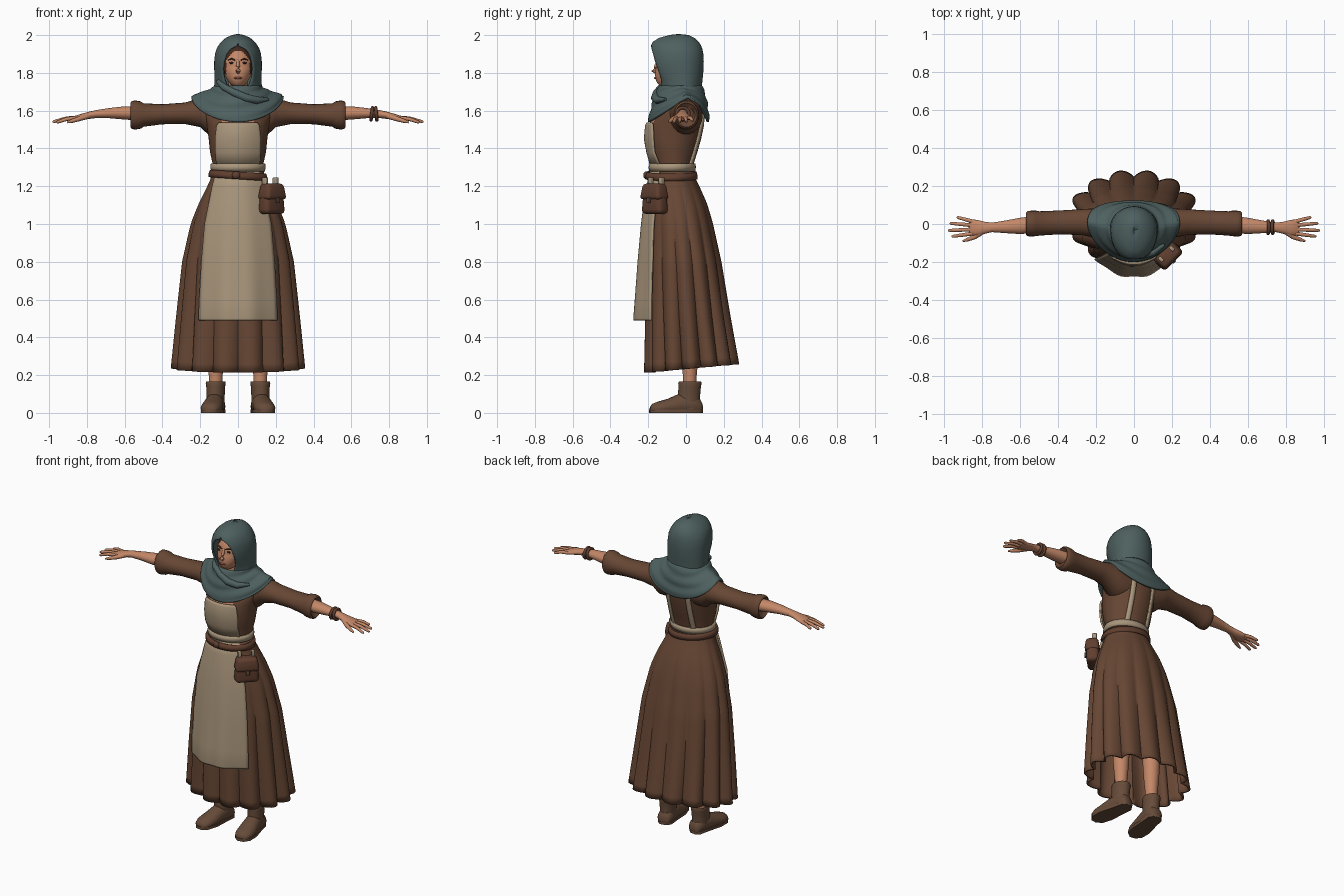
import bpy, bmesh, math
from mathutils import Vector, Matrix

if "Cube" in bpy.data.objects:
    bpy.data.objects.remove(bpy.data.objects["Cube"])

pi, sin, cos = math.pi, math.sin, math.cos


def material(name, rgb):
    m = bpy.data.materials.new(name)
    m.diffuse_color = (*rgb, 1)
    m.use_nodes = True
    m.node_tree.nodes["Principled BSDF"].inputs["Base Color"].default_value = m.diffuse_color
    return m


DRESS = material("dress brown", (0.135, 0.062, 0.034))
APRON = material("apron linen", (0.40, 0.305, 0.20))
HOOD = material("scarf grey green", (0.075, 0.118, 0.115))
SKIN = material("skin", (0.55, 0.245, 0.138))
BOOT = material("boot leather", (0.135, 0.072, 0.042))
LEATHER = material("bag leather", (0.118, 0.049, 0.028))
HAIR = material("hair brown", (0.06, 0.022, 0.012))
DARK = material("eye dark", (0.02, 0.012, 0.01))
LIP = material("lip", (0.36, 0.12, 0.075))


def finish(name, bm, mats, rule=None, angle=50):
    bmesh.ops.remove_doubles(bm, verts=bm.verts, dist=1e-4)
    bmesh.ops.recalc_face_normals(bm, faces=bm.faces)
    for f in bm.faces:
        f.smooth = True
        if rule:
            f.material_index = rule(f.calc_center_median())
    me = bpy.data.meshes.new(name)
    bm.to_mesh(me)
    bm.free()
    for m in mats if isinstance(mats, tuple) else (mats,):
        me.materials.append(m)
    me.set_sharp_from_angle(angle=math.radians(angle))
    ob = bpy.data.objects.new(name, me)
    bpy.context.scene.collection.objects.link(ob)
    return ob


def loft(name, rows, mats, closed=True, cap=True, thick=0, rule=None):
    """Skin a list of equal-length point rows."""
    bm = bmesh.new()
    vs = [[bm.verts.new(p) for p in r] for r in rows]
    n = len(rows[0])
    for a, b in zip(vs, vs[1:]):
        for i in range(n if closed else n - 1):
            j = (i + 1) % n
            bm.faces.new((a[i], a[j], b[j], b[i]))
    if cap and closed:
        bm.faces.new(vs[0])
        bm.faces.new(vs[-1])
    ob = finish(name, bm, mats, rule)
    if thick:
        mod = ob.modifiers.new("thickness", 'SOLIDIFY')
        mod.thickness, mod.offset = thick, 0
    return ob


def ring_z(z, rx, yf, yb, n=48, x=0):
    cy, ry = (yf + yb) / 2, (yb - yf) / 2
    return [(x + rx * cos(2*pi*i/n), cy + ry * sin(2*pi*i/n), z) for i in range(n)]


def ring_x(s, x, cy, cz, ry, rz, n=24):
    return [(s * x, cy + ry * cos(2*pi*i/n), cz + rz * sin(2*pi*i/n)) for i in range(n)]


def tube(name, pts, radii, mat, n=10):
    pts = [Vector(p) for p in pts]
    rows = []
    for i, (p, r) in enumerate(zip(pts, radii)):
        d = (pts[min(i + 1, len(pts) - 1)] - pts[max(i - 1, 0)]).normalized()
        u = d.cross(Vector((0.1, 0.3, 1))).normalized()
        v = d.cross(u)
        rows.append([p + r * (u * cos(2*pi*k/n) + v * sin(2*pi*k/n)) for k in range(n)])
    return loft(name, rows, mat)


def ball(name, loc, size, mats, rule=None, seg=16, warp=None):
    bm = bmesh.new()
    bmesh.ops.create_uvsphere(bm, u_segments=seg, v_segments=seg, radius=1)
    for v in bm.verts:
        v.co = Vector(loc) + Vector([a * b for a, b in zip(v.co, size)])
        if warp:
            warp(v.co)
    return finish(name, bm, mats, rule)


def sample(table, z):
    """Interpolate a table of (key, values...) sorted by falling or rising key."""
    for a, b in zip(table, table[1:]):
        if min(a[0], b[0]) <= z <= max(a[0], b[0]):
            t = (z - a[0]) / (b[0] - a[0])
            return [p + (q - p) * t for p, q in zip(a[1:], b[1:])]
    return table[-1][1:]


# Bodice, with a bare patch at the neckline
BODY = [(1.24, .13, -.165, .035), (1.30, .13, -.165, .035), (1.38, .148, -.195, .06),
        (1.45, .155, -.208, .08), (1.52, .165, -.20, .095), (1.545, .172, -.188, .097),
        (1.58, .185, -.165, .10), (1.63, .185, -.12, .09), (1.67, .13, -.09, .07), (1.70, .06, -.08, .03)]
loft("bodice", [ring_z(*r) for r in BODY], (DRESS, SKIN),
     rule=lambda c: int(c.z > 1.525 and abs(c.x) < .09 and c.y < -.1))

# Pleated skirt: rounded folds that deepen towards the hem
SKIRT = [(1.28, .13, -.165, .035), (1.24, .138, -.17, .045), (1.18, .165, -.18, .075), (1.1, .205, -.19, .11),
         (1.0, .245, -.195, .14), (.8, .29, -.205, .185), (.5, .323, -.215, .235), (.235, .35, -.222, .282)]
rows = []
for k in range(25):
    z = 1.28 - 1.045 * k / 24
    rx, yf, yb = sample(SKIRT, z) if k < 24 else SKIRT[-1][1:]
    t = k / 24
    row = []
    for i in range(140):
        a = 2 * pi * i / 140
        f = 1 - .15 * t * (1 - abs(sin(7 * (a - pi / 2))))
        row.append((rx * f * cos(a), (yf + yb) / 2 + (yb - yf) / 2 * f * sin(a), z + .022 * sin(a) * t ** 3))
    rows.append(row)
loft("skirt", rows, DRESS, cap=False, thick=.012)


# Apron panels: bowed sheets given as height, half width, centre depth, side depth
def panel(name, table, fold):
    rows = []
    for z, hw, yf, ys in table:
        s = [i / 12 - 1 for i in range(25)]
        drop = (table[0][0] - z) * fold
        rows.append([(hw * u, yf + (ys - yf) * u * u + drop * cos(9 * u), z) for u in s])
    loft(name, rows, APRON, closed=False, thick=.01)


panel("apron_skirt", [(1.29, .11, -.185, -.14), (1.2, .135, -.205, -.15), (1.1, .155, -.222, -.16),
                      (1.0, .175, -.235, -.17), (.8, .192, -.254, -.175), (.6, .203, -.269, -.18),
                      (.5, .207, -.277, -.18), (.49, .204, -.275, -.18)], .006)
panel("apron_bib", [(1.29, .112, -.18, -.13), (1.38, .118, -.205, -.167), (1.45, .12, -.218, -.173),
                    (1.52, .112, -.212, -.176), (1.535, .10, -.205, -.178)], 0)

# Waistband, tilted belt and back straps
loft("apron_waistband", [ring_z(1.28, .138, -.19, .044), ring_z(1.30, .141, -.193, .047),
                         ring_z(1.32, .139, -.19, .046)], APRON, cap=False, thick=.01)
belt = [ring_z(z, rx, yf, yb) for z, rx, yf, yb in
        [(1.238, .149, -.208, .055), (1.255, .15, -.21, .055), (1.275, .143, -.202, .05)]]
loft("belt", [[(x, y, z - .07 * x) for x, y, z in r] for r in belt], LEATHER, cap=False, thick=.012)
ball("belt_knot", (-.01, -.212, 1.258), (.022, .014, .02), LEATHER)
for s in (1, -1):
    rows = []
    for k in range(13):
        z = 1.3 + .025 * k
        rx, yf, yb = sample(BODY, z)
        rows.append([(s * x, (yf + yb) / 2 + (yb - yf) / 2 * math.sqrt(1 - (x / rx) ** 2) + .005, z)
                     for x in (.06, .074, .088)])
    loft("back_strap", rows, APRON, closed=False, thick=.009)


# Belt pouch with flap and hanging loops
def box(name, loc, size, mat, bevel, taper=1.0):
    bm = bmesh.new()
    bmesh.ops.create_cube(bm, size=1)
    for v in bm.verts:
        k = taper if v.co.z > 0 else 1
        v.co = Vector((v.co.x * size[0] * k, v.co.y * size[1] * k, v.co.z * size[2])) + Vector(loc)
    bmesh.ops.bevel(bm, geom=bm.edges[:], offset=bevel, segments=3, profile=.5, affect='EDGES')
    bmesh.ops.transform(bm, verts=bm.verts, matrix=Matrix.Translation((.178, -.165, 0)) @ Matrix.Rotation(pi / 4, 4, 'Z'))
    finish(name, bm, mat)


box("pouch", (0, 0, 1.125), (.15, .08, .145), LEATHER, .025, .85)
box("pouch_flap", (0, -.004, 1.172), (.15, .092, .085), LEATHER, .02, .8)
box("pouch_clasp", (0, -.047, 1.125), (.022, .012, .03), BOOT, .004)
for x in (-.04, .04):
    box("pouch_loop", (x, .01, 1.222), (.02, .03, .05), APRON, .005)

# Arms: sleeve with rolled cuff, forearm, hand
for s in (1, -1):
    loft("sleeve", [ring_x(s, *r) for r in
         [(.08, -.01, 1.57, .095, .10), (.16, 0, 1.573, .088, .097), (.2, .005, 1.59, .078, .077),
          (.28, .01, 1.586, .068, .057), (.4, .008, 1.581, .063, .053), (.5, .003, 1.577, .064, .062),
          (.515, .003, 1.577, .067, .072), (.545, .002, 1.577, .068, .077), (.562, .002, 1.577, .066, .074),
          (.57, .002, 1.577, .058, .064), (.55, .002, 1.577, .045, .045)]], DRESS)
    loft("forearm_and_palm", [ring_x(s, *r) for r in
         [(.5, 0, 1.585, .045, .038), (.6, -.01, 1.588, .043, .035), (.68, -.015, 1.587, .033, .027),
          (.75, -.018, 1.582, .025, .021), (.79, -.02, 1.575, .032, .019), (.83, -.02, 1.566, .042, .017),
          (.862, -.018, 1.56, .042, .013), (.872, -.018, 1.558, .034, .008)]], SKIN)
    for y0, tip in ((-.05, (.962, -.066, 1.538)), (-.029, (.982, -.034, 1.541)),
                    (-.007, (.972, .004, 1.543)), (.013, (.935, .036, 1.548))):
        a, b = Vector((.85, y0, 1.562)), Vector(tip)
        pts = [a, a.lerp(b, .5) + Vector((0, 0, .006)), a.lerp(b, .93), b]
        tube("finger", [(s * p.x, p.y, p.z) for p in pts], (.011, .010, .008, .004), SKIN)
    tube("thumb", [(s * .79, -.035, 1.572), (s * .84, -.068, 1.557), (s * .88, -.083, 1.545), (s * .903, -.09, 1.538)],
         (.014, .013, .010, .005), SKIN)

for x, tilt in ((.708, .12), (.732, -.1)):
    bpy.ops.mesh.primitive_torus_add(location=(x, -.017, 1.583), rotation=(0, pi / 2 + tilt, 0),
                                     major_radius=.033, minor_radius=.009, major_segments=24, minor_segments=8)
    ob = bpy.context.object
    ob.name = "bracelet"
    ob.data.materials.append(LEATHER)
    ob.data.shade_smooth()


# Head, with hair parted around the face
def jaw(co):
    d = 1.835 - co.z
    if d > 0:
        co.x *= 1 - 2 * d
        co.y -= .35 * d


ball("head", (0, -.06, 1.835), (.085, .095, .115), (SKIN, HAIR), seg=64, warp=jaw,
     rule=lambda c: int(c.z > 1.918 - 14 * c.x ** 2 or (abs(c.x) > .062 and c.z > 1.79) or c.y > -.07))
tube("nose", [(0, -.146, 1.868), (0, -.162, 1.83), (0, -.171, 1.812), (0, -.157, 1.80)],
     (.007, .010, .014, .008), SKIN)
ball("lips", (0, -.161, 1.773), (.021, .008, .006), LIP)
for s in (1, -1):
    ball("eye", (s * .033, -.145, 1.853), (.014, .006, .006), DARK)
    tube("eyebrow", [(s * .014, -.151, 1.867), (s * .034, -.148, 1.875), (s * .053, -.132, 1.868)],
         (.004, .005, .002), HAIR, 6)
loft("neck", [ring_z(1.62, .06, -.10, .02, 24), ring_z(1.76, .05, -.10, .0, 24)], SKIN)

# Hood: height, half width, front edge depth, back depth, half opening
HOODS = [(2.0, .0005, -.04, -.039, 0), (1.995, .03, -.085, .01, 0), (1.98, .062, -.14, .042, 0),
         (1.96, .085, -.172, .063, 0), (1.943, .098, -.18, .074, .004), (1.925, .108, -.177, .081, .04),
         (1.90, .116, -.17, .086, .06), (1.86, .12, -.16, .088, .074), (1.82, .12, -.146, .087, .079),
         (1.77, .119, -.128, .082, .072), (1.73, .12, -.125, .078, .056), (1.69, .12, -.13, .078, .03)]
rows = []
for z, rx, ye, yb, w in HOODS:
    a0 = math.asin(w / rx)
    cy = (ye + yb) / 2 + .01
    row = []
    for i in range(49):
        a = a0 + (2 * pi - 2 * a0) * i / 48
        ry = (cy - ye) / cos(a0) if cos(a) > 0 else yb - cy
        row.append((rx * sin(a), cy - ry * cos(a), z))
    rows.append(row)
loft("hood", rows, HOOD, closed=False, thick=.012)

# Draped cowl with soft circling folds
COWL = [(0, .118, -.135, .08), (.25, .135, -.16, .098), (.5, .172, -.174, .108), (.8, .226, -.188, .116), (1, .24, -.198, .118)]
rows = []
for k in range(21):
    t = k / 20
    rx, yf, yb = sample(COWL, t)
    row = []
    for i in range(64):
        a = 2 * pi * i / 64
        hem = 1.67 - .13 * abs(sin(a)) ** 1.2
        f = 1 + .03 * sin(17 * t + 1.8 * cos(a)) * (1 - t * .5)
        row.append((rx * f * cos(a), (yf + yb) / 2 + (yb - yf) / 2 * f * sin(a) + .05 * t * cos(a) ** 2,
                    1.73 + (hem - 1.73) * t))
    rows.append(row)
loft("cowl", rows, HOOD, cap=False, thick=.012)
tube("scarf_fold", [(-.105, -.09, 1.755), (-.075, -.13, 1.725), (-.02, -.155, 1.695), (.04, -.163, 1.668),
                    (.10, -.15, 1.655), (.16, -.11, 1.66)], (.012, .018, .02, .022, .02, .008), HOOD, 14)

# Legs and ankle boots, toes turned out
for s in (1, -1):
    def place(row):
        m = Matrix.Translation((.118, .02, 0)) @ Matrix.Rotation(math.radians(9), 4, 'Z')
        pts = [m @ Vector(p) for p in row]
        return [(s * p.x, p.y, p.z) for p in pts]
    loft("leg", [place(ring_z(z, r, -r, r, 24)) for z, r in ((.12, .036), (.2, .037), (.3, .046), (.55, .06))], SKIN)
    loft("boot_shaft", [place(ring_z(z, rx, yf, yb, 24)) for z, rx, yf, yb in
         [(.02, .046, -.06, .058), (.09, .048, -.065, .055), (.14, .05, -.06, .06), (.158, .053, -.062, .063),
          (.167, .05, -.058, .06), (.15, .04, -.045, .048)]], BOOT)
    foot = []
    for y, w, h in [(.066, .028, .05), (.05, .044, .08), (0, .048, .11), (-.06, .051, .10), (-.12, .057, .074),
                    (-.17, .054, .06), (-.20, .04, .048), (-.212, .02, .034)]:
        foot.append(place([(w * cos(2*pi*i/20), y, max(.008, h * (.42 + .58 * sin(2*pi*i/20)))) for i in range(20)]))
    loft("boot_foot", foot, BOOT)
    out = [(.05, -.03), (.06, -.12), (.05, -.185), (.02, -.216), (-.02, -.216), (-.05, -.185), (-.06, -.12),
           (-.05, -.03), (-.045, .045), (-.02, .068), (.02, .068), (.045, .045)]
    loft("boot_sole", [place([(x, y, z) for x, y in out]) for z in (0, .018)], BOOT)
